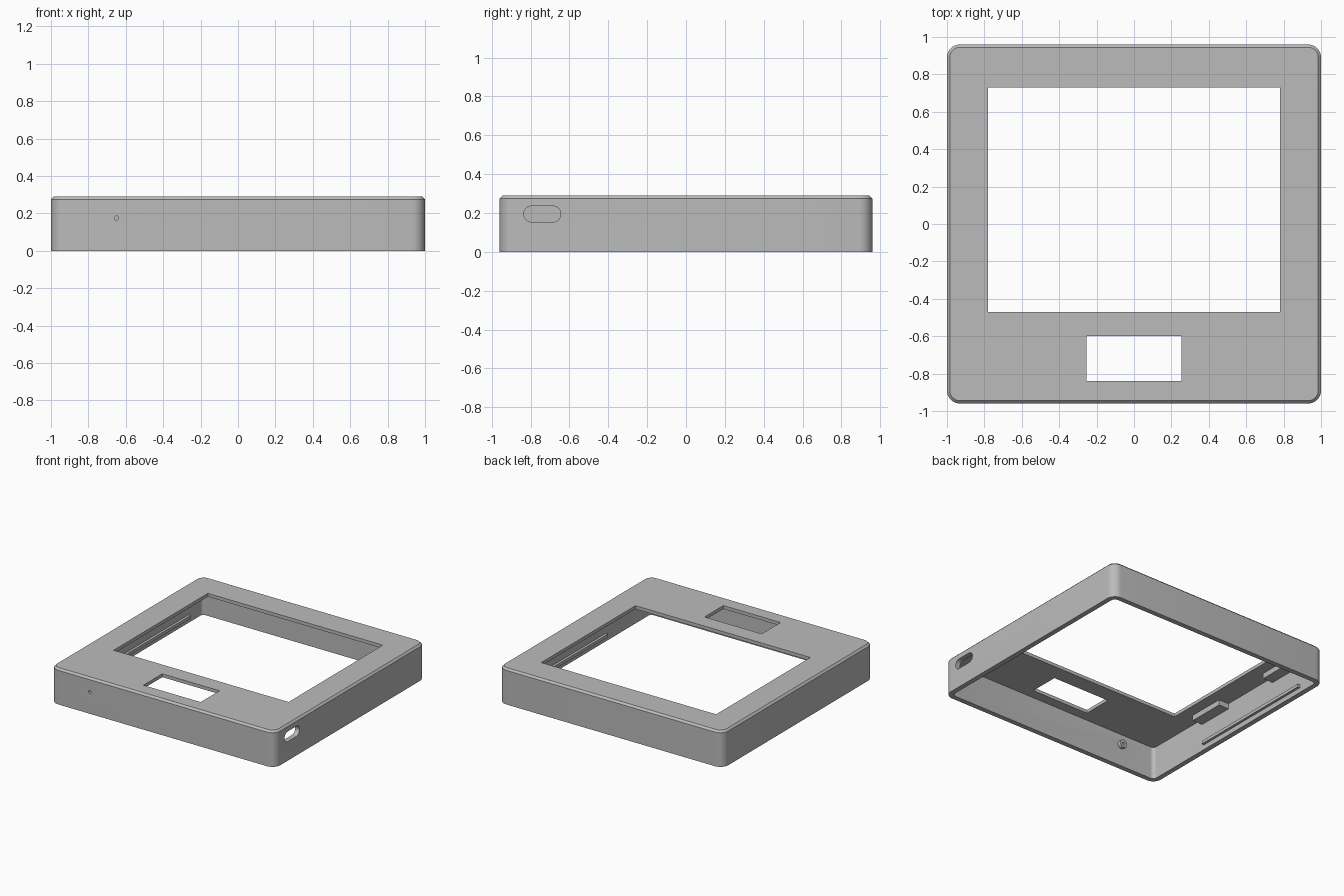
import bpy, bmesh, math
from mathutils import Matrix

if "Cube" in bpy.data.objects:
    bpy.data.objects.remove(bpy.data.objects["Cube"], do_unlink=True)

HALF_X, HALF_Y, HEIGHT = 1.0, 0.96, 0.29
WALL, PLATE, RADIUS, CHAMFER = 0.04, 0.027, 0.07, 0.015

grey = bpy.data.materials.new("case_grey")
grey.use_nodes = True
grey.diffuse_color = (0.5, 0.5, 0.5, 1)
grey.node_tree.nodes["Principled BSDF"].inputs["Base Color"].default_value = (0.5, 0.5, 0.5, 1)


def finish(name, bm):
    bmesh.ops.recalc_face_normals(bm, faces=bm.faces)
    mesh = bpy.data.meshes.new(name)
    bm.to_mesh(mesh)
    bm.free()
    obj = bpy.data.objects.new(name, mesh)
    bpy.context.collection.objects.link(obj)
    mesh.materials.append(grey)
    return obj


def outline(hx, hy, r, steps=8):
    """Rounded rectangle as a list of 2D points."""
    pts = []
    for quarter, (sx, sy) in enumerate([(1, 1), (-1, 1), (-1, -1), (1, -1)]):
        for i in range(steps + 1):
            a = math.pi / 2 * (quarter + i / steps)
            pts.append((sx * (hx - r) + r * math.cos(a), sy * (hy - r) + r * math.sin(a)))
    return pts


def loft(name, rings):
    """Closed solid through a stack of outlines given as (points, z)."""
    bm = bmesh.new()
    loops = [[bm.verts.new((x, y, z)) for x, y in pts] for pts, z in rings]
    n = len(loops[0])
    for a, b in zip(loops, loops[1:]):
        for i in range(n):
            j = (i + 1) % n
            bm.faces.new((a[i], a[j], b[j], b[i]))
    bm.faces.new(loops[0])
    bm.faces.new(loops[-1])
    return finish(name, bm)


def box(name, x, y, z):
    """Box from (min, max) pairs on each axis."""
    bm = bmesh.new()
    bmesh.ops.create_cube(bm, size=1)
    for v in bm.verts:
        v.co = [p[0] + (c + 0.5) * (p[1] - p[0]) for c, p in zip(v.co, (x, y, z))]
    return finish(name, bm)


def rod(name, x, z, radius, y0, y1):
    """Cylinder running along y."""
    bm = bmesh.new()
    place = Matrix.Translation((x, (y0 + y1) / 2, z)) @ Matrix.Rotation(math.pi / 2, 4, 'X')
    bmesh.ops.create_cone(bm, cap_ends=True, segments=24, radius1=radius, radius2=radius,
                          depth=y1 - y0, matrix=place)
    return finish(name, bm)


def combine(target, other, operation):
    mod = target.modifiers.new(operation, 'BOOLEAN')
    mod.operation, mod.solver, mod.object = operation, 'EXACT', other
    bpy.context.view_layer.objects.active = target
    bpy.ops.object.modifier_apply(modifier=mod.name)
    bpy.data.objects.remove(other, do_unlink=True)


# Outer shell with chamfered top edge
outer = outline(HALF_X, HALF_Y, RADIUS)
top = outline(HALF_X - CHAMFER, HALF_Y - CHAMFER, RADIUS - CHAMFER)
shell = loft("case_shell", [(outer, 0), (outer, HEIGHT - CHAMFER), (top, HEIGHT)])

# Hollow inside, open at the bottom
inner = outline(HALF_X - WALL, HALF_Y - WALL, RADIUS - WALL)
combine(shell, loft("hollow", [(inner, -0.1), (inner, HEIGHT - PLATE)]), 'DIFFERENCE')

# Screen opening and small window in the top plate
combine(shell, box("screen_cut", (-0.78, 0.78), (-0.47, 0.73), (0.2, 0.4)), 'DIFFERENCE')
combine(shell, box("window_cut", (-0.255, 0.255), (-0.84, -0.6), (0.2, 0.4)), 'DIFFERENCE')

# Rounded port slot through the left wall
slot = loft("port_cut", [(outline(0.041, 0.095, 0.04), 0.9), (outline(0.041, 0.095, 0.04), 1.1)])
slot.data.transform(Matrix.Translation((0, -0.74, 0.195)) @ Matrix(
    ((0, 0, 1, 0), (0, 1, 0, 0), (-1, 0, 0, 0), (0, 0, 0, 1))))
combine(shell, slot, 'DIFFERENCE')

# Collar inside the front wall with a pin hole through it
combine(shell, rod("collar", -0.65, 0.175, 0.032, -0.94, -0.89), 'UNION')
combine(shell, rod("pin_cut", -0.65, 0.175, 0.011, -1.1, -0.8), 'DIFFERENCE')

# Snap ridges and screen tabs along both side walls
for side, sx in (("left", 1), ("right", -1)):
    def across(a, b):
        return tuple(sorted((sx * a, sx * b)))
    box(side + "_snap_ridge", across(0.94, 0.97), (-0.35, 0.74), (0.04, 0.065))
    for place, y in (("front", -0.37), ("back", 0.43)):
        box(f"{side}_{place}_tab", across(0.87, 0.97), (y, y + 0.3), (0.22, 0.27))

# Smooth rounded corners, crisp edges
bpy.ops.object.select_all(action='DESELECT')
shell.select_set(True)
bpy.context.view_layer.objects.active = shell
bpy.ops.object.shade_smooth_by_angle(angle=math.radians(30))
